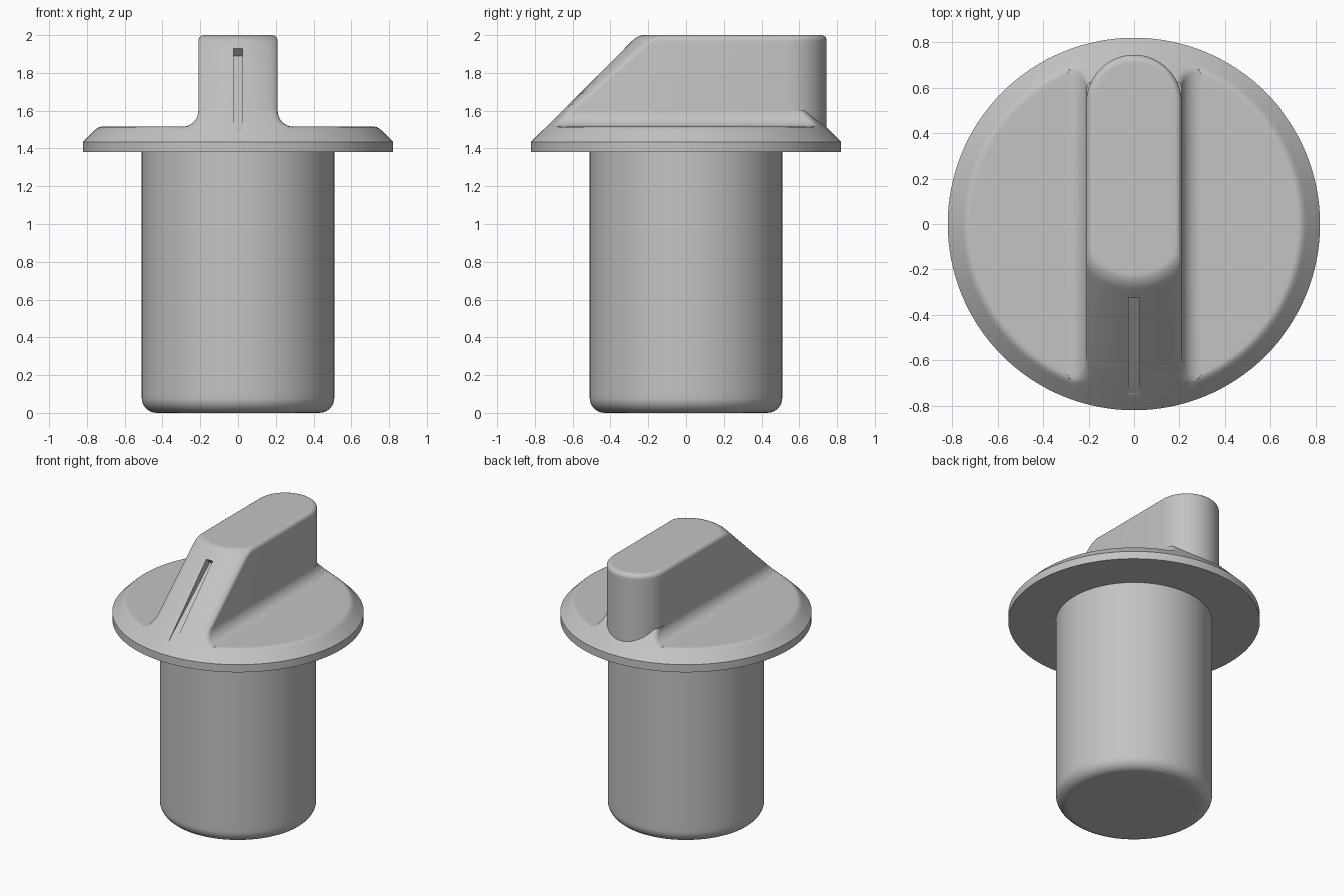
import bpy, bmesh
from math import sin, cos, pi, sqrt

cube = bpy.data.objects.get("Cube")
if cube:
    bpy.data.objects.remove(cube, do_unlink=True)

grey = bpy.data.materials.new("plain grey")
grey.use_nodes = True
GREY = (0.55, 0.55, 0.55, 1)
grey.diffuse_color = GREY
grey.node_tree.nodes["Principled BSDF"].inputs["Base Color"].default_value = GREY

RIM, RIM_Z, FLOOR_Z, TOP = 0.82, 1.435, 1.515, 2.0
HALF, BACK_Y, FILLET, SOFT = 0.21, 0.535, 0.085, 0.03
SHOULDER_Z = FLOOR_Z + FILLET


def cone_radius(z):
    """Radius of the 45 degree cone shared by the skirt and the grip slope."""
    return RIM + RIM_Z - z


def loft(name, rings):
    """Skin a stack of equal rings and cap both ends."""
    bm = bmesh.new()
    loops = [[bm.verts.new(p) for p in ring] for ring in rings]
    n = len(loops[0])
    for a, b in zip(loops, loops[1:]):
        for i in range(n):
            j = (i + 1) % n
            bm.faces.new((a[i], a[j], b[j], b[i]))
    bm.faces.new(loops[0][::-1])
    bm.faces.new(loops[-1])
    bmesh.ops.recalc_face_normals(bm, faces=bm.faces)
    mesh = bpy.data.meshes.new(name)
    bm.to_mesh(mesh)
    bm.free()
    mesh.materials.append(grey)
    obj = bpy.data.objects.new(name, mesh)
    bpy.context.collection.objects.link(obj)
    return obj


def select(obj):
    bpy.ops.object.select_all(action='DESELECT')
    obj.select_set(True)
    bpy.context.view_layer.objects.active = obj


def circle(r, z, n=128):
    return [(r * cos(2 * pi * i / n), r * sin(2 * pi * i / n), z) for i in range(n)]


def front_edge(w, r):
    """Front arc of radius r between x = -w and w, with softened corners."""
    inner = w - SOFT
    y_arc, y_corner = -sqrt(r * r - inner * inner), -sqrt(r * r - w * w)
    corner = []
    for i in range(6):
        t = i / 5
        a, b, c = (1 - t) ** 2, 2 * t * (1 - t), t * t
        corner.append((a * inner + (b + c) * w,
                       a * y_arc + b * y_corner + c * (y_corner + SOFT)))
    arc = []
    for i in range(1, 16):
        x = inner * (i / 8 - 1)
        arc.append((x, -sqrt(r * r - x * x)))
    return [(-x, y) for x, y in corner[::-1]] + arc + corner


def ridge_ring(z):
    """Slice of the filleted foot: cone arcs front and back, flared sides."""
    h = max(0, z - FLOOR_Z)
    w = HALF + FILLET - sqrt(max(0, FILLET ** 2 - (FILLET - h) ** 2))
    front = front_edge(w, cone_radius(z))
    return [(x, y, z) for x, y in front + [(-x, -y) for x, y in front]]


def grip_ring(z, inset=0, recess=0):
    """Slice of the handle: cone arc in front, half round behind."""
    w = HALF - inset
    back = [(w * cos(pi * i / 32), BACK_Y + w * sin(pi * i / 32)) for i in range(33)]
    front = front_edge(w, cone_radius(z) - inset - recess)
    return [(x, y, z) for x, y in front + back]


# Stem and skirt, turned
BEV = 0.08
STEM = 0.51
profile = [(0.38, 0)]
for i in range(9):
    a = pi / 2 * i / 8
    profile.append((STEM - BEV + BEV * sin(a), BEV - BEV * cos(a)))
profile += [(STEM, 0.11), (STEM, 1.38), (RIM, 1.38), (RIM, RIM_Z), (0.765, 1.49)]
for i in range(7):
    t = i / 6
    profile.append((0.757 - 0.034 * t, 1.498 + 0.017 * (2 * t - t * t)))
profile.append((0.70, FLOOR_Z))
body = loft("stem_and_skirt", [circle(r, z) for r, z in profile])

# Filleted foot of the grip
levels = [1.485, FLOOR_Z]
levels += [FLOOR_Z + FILLET * (1 - cos(pi / 2 * i / 10)) for i in range(1, 11)]
foot = loft("grip_foot", [ridge_ring(z) for z in levels])

# Grip with a rounded top edge
rings = [grip_ring(1.45, recess=0.2), grip_ring(SHOULDER_Z - 0.002, recess=0.06),
         grip_ring(SHOULDER_Z), grip_ring(TOP - SOFT - 0.02)]
for i in range(7):
    a = pi / 2 * i / 6
    rings.append(grip_ring(TOP - SOFT + SOFT * sin(a), SOFT * (1 - cos(a))))
rings.append([(x * 0.93, y - (0.012 if y > 0 else -0.012), z) for x, y, z in rings[-1]])
grip = loft("grip", rings)

# Pointer groove, deepest at its upper end
wedge = [(-0.285, 1.89), (-0.365, 1.97), (-0.8075, 1.4555)]
cutter = loft("groove_cutter", [[(x, y, z) for y, z in wedge] for x in (-0.025, 0.025)])
cutter.hide_render = True
for obj in (foot, grip):
    select(obj)
    mod = obj.modifiers.new("groove", 'BOOLEAN')
    mod.operation = 'DIFFERENCE'
    mod.solver = 'EXACT'
    mod.object = cutter
    bpy.ops.object.modifier_apply(modifier=mod.name)
bpy.data.objects.remove(cutter, do_unlink=True)

for obj in (body, foot, grip):
    select(obj)
    bpy.ops.object.shade_smooth_by_angle(angle=pi / 6)
